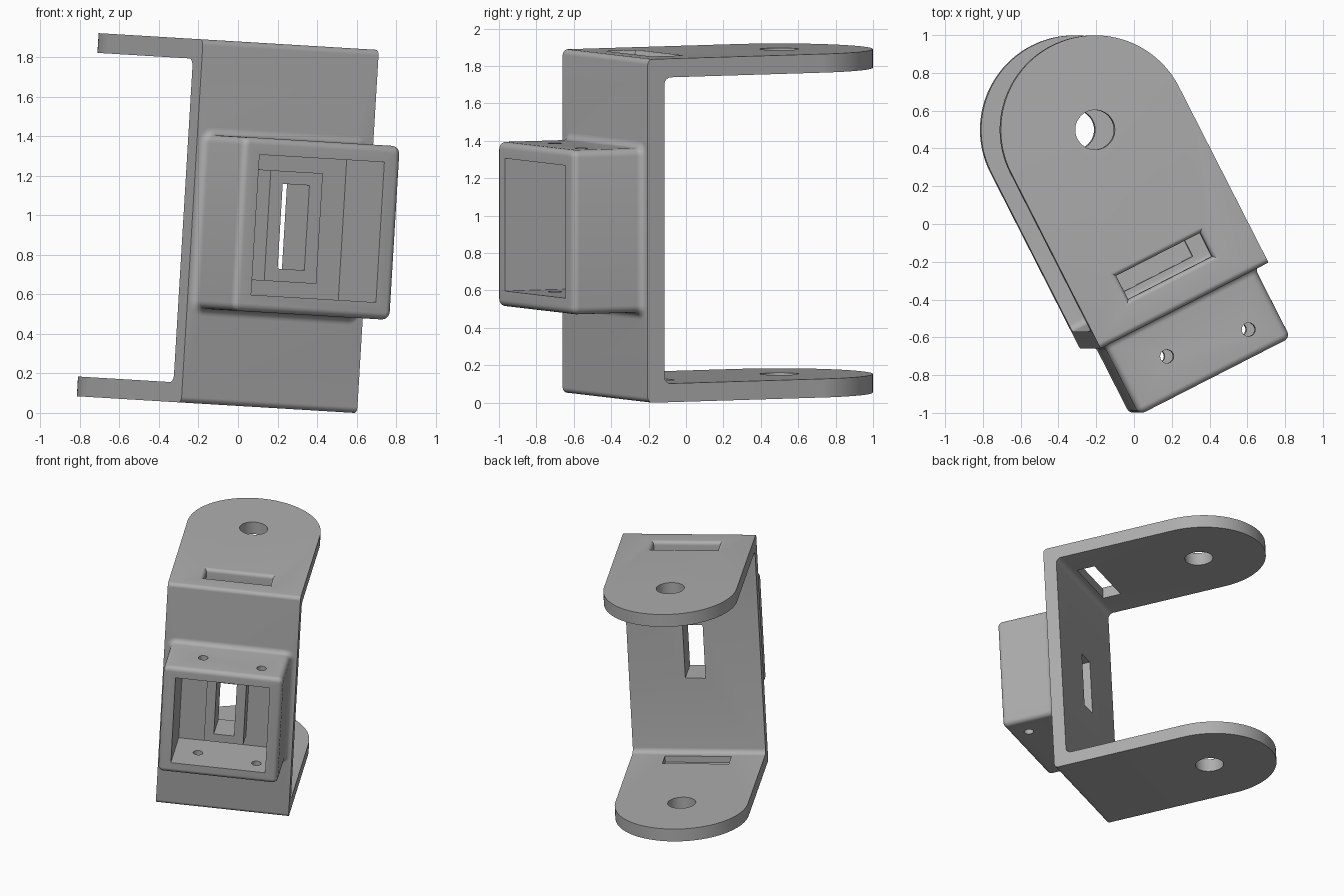
import bpy, bmesh, math
from mathutils import Matrix, Vector

if "Cube" in bpy.data.objects:
    bpy.data.objects.remove(bpy.data.objects["Cube"])

# Local frame: x = width, y = depth (arms point to +y), z = height, origin on the plate front
W, H, T = 0.5, 0.92, 0.10          # half width, half height, sheet thickness
ARM, BOX = 1.045, 0.42             # arm pivot distance, housing depth

grey = bpy.data.materials.new("bracket_grey")
grey.diffuse_color = (0.42, 0.42, 0.42, 1)
grey.use_nodes = True
grey.node_tree.nodes["Principled BSDF"].inputs["Base Color"].default_value = grey.diffuse_color


def loft(name, rings):
    """Closed solid through a list of equally long point rings."""
    bm = bmesh.new()
    rows = [[bm.verts.new(p) for p in r] for r in rings]
    n = len(rows[0])
    for a, b in zip(rows, rows[1:]):
        for i in range(n):
            j = (i + 1) % n
            bm.faces.new((a[i], a[j], b[j], b[i]))
    bm.faces.new(rows[0][::-1])
    bm.faces.new(rows[-1])
    bmesh.ops.recalc_face_normals(bm, faces=bm.faces)
    me = bpy.data.meshes.new(name)
    bm.to_mesh(me)
    bm.free()
    ob = bpy.data.objects.new(name, me)
    bpy.context.collection.objects.link(ob)
    me.materials.append(grey)
    return ob


def block(name, x, y, z):
    return loft(name, [[(x[0], y[0], k), (x[1], y[0], k), (x[1], y[1], k), (x[0], y[1], k)] for k in z])


def cylinder(name, x, y, r, z, n=48):
    ring = [(x + r * math.cos(2 * math.pi * i / n), y + r * math.sin(2 * math.pi * i / n)) for i in range(n)]
    return loft(name, [[(a, b, k) for a, b in ring] for k in z])


def rounded_rect(hx, hy, r, n=5):
    """Outline of a rectangle with rounded corners."""
    pts = []
    for q, (sx, sy) in enumerate([(1, 1), (-1, 1), (-1, -1), (1, -1)]):
        for i in range(n + 1):
            a = math.pi / 2 * (q + i / n)
            pts.append((sx * (hx - r) + r * math.cos(a), sy * (hy - r) + r * math.sin(a)))
    return pts


def combine(target, other, op):
    """Apply a boolean and remove the helper."""
    mod = target.modifiers.new(op, 'BOOLEAN')
    mod.operation, mod.solver, mod.object = op, 'EXACT', other
    bpy.context.view_layer.objects.active = target
    bpy.ops.object.modifier_apply(modifier=mod.name)
    bpy.data.objects.remove(other, do_unlink=True)


def arc(cy, cz, r, a0, a1, n=6):
    return [(cy + r * math.cos(math.radians(a0 + (a1 - a0) * i / n)),
             cz + r * math.sin(math.radians(a0 + (a1 - a0) * i / n))) for i in range(n + 1)]


# U-shaped sheet: side profile with rounded bends, extruded across the width
ro, ri = 0.03, 0.04
upper = [(2.0, H)] + arc(ro, H - ro, ro, 90, 180)
inner = [(2.0, H - T)] + arc(T + ri, H - T - ri, ri, 90, 180)
lower = [(y, -z) for y, z in reversed(upper)]
inner_low = [(y, -z) for y, z in reversed(inner)]
profile = upper + lower + inner_low[::-1] + inner[::-1]
bracket = loft("bracket", [[(x, y, z) for y, z in profile] for x in (-W, W)])

# Trim the arms to round ends
plan = [(-W, -0.5), (W, -0.5)] + arc(0, ARM, W, 0, 180, 64)
combine(bracket, loft("arm_trim", [[(x, y, z) for x, y in plan] for z in (-1.2, 1.2)]), 'INTERSECT')

# Housing on the plate: concave fillet at the base, rounded front edges
steps = [math.pi / 2 * i / 6 for i in range(7)]
levels = [(0.04, 0.05)]
levels += [(0.04 * (1 - math.sin(t)), -0.04 * (1 - math.cos(t))) for t in steps]
levels += [(-0.035 * (1 - math.cos(t)), -BOX + 0.035 * (1 - math.sin(t))) for t in steps]
housing = loft("housing", [[(x, y, z) for x, z in rounded_rect(0.45 + o, 0.44 + o, 0.04 + o)]
                           for o, y in levels])
combine(bracket, housing, 'UNION')
combine(bracket, block("cavity", (-0.355, 0.355), (-0.6, 0), (-0.355, 0.355)), 'DIFFERENCE')

# Raised boss in the cavity with a slot through to the back
combine(bracket, block("boss", (-0.148, 0.148), (-0.15, 0.05), (-0.28, 0.28)), 'UNION')
combine(bracket, block("slot", (-0.076, 0.076), (-0.3, 0.3), (-0.215, 0.215)), 'DIFFERENCE')

# Pivot holes, and screw holes through the housing walls
combine(bracket, cylinder("pivot_hole", 0, ARM, 0.105, (-1.2, 1.2)), 'DIFFERENCE')
for x, y in ((-0.18, -0.21), (0.27, -0.28)):
    combine(bracket, cylinder("screw_hole", x, y, 0.036, (-0.6, 0.6), 24), 'DIFFERENCE')

# Upper arm slot with a rounded mouth, and blind pocket in the lower arm
mouth = [(0.0, 0.7)] + [(0.03 * (1 - math.cos(t)), H - 0.03 + 0.03 * math.sin(t)) for t in steps] + [(0.03, 1.0)]
rings = [[(sx * (0.25 + o), 0.235 + sy * (0.07 + o), z)
          for sx, sy in ((-1, -1), (1, -1), (1, 1), (-1, 1))] for o, z in mouth]
combine(bracket, loft("arm_slot", rings), 'DIFFERENCE')
combine(bracket, block("arm_pocket", (-0.25, 0.25), (0.165, 0.305), (-0.87, -0.7)), 'DIFFERENCE')

# Turn and tilt into the final pose
w = Vector((0.06, 0, 1)).normalized()
u = Vector((0.889, 0.4545, -0.0533)).normalized()
v = w.cross(u)
pose = Matrix((u, v, w)).transposed().to_4x4()
bracket.data.transform(Matrix.Translation((0.2, -0.428, 0.943)) @ pose)

# Centre and rest on the ground
co = [p.co.copy() for p in bracket.data.vertices]
lo = Vector([min(c[i] for c in co) for i in range(3)])
hi = Vector([max(c[i] for c in co) for i in range(3)])
bracket.data.transform(Matrix.Translation((-(lo.x + hi.x) / 2, -(lo.y + hi.y) / 2, -lo.z)))

bpy.ops.object.select_all(action='DESELECT')
bracket.select_set(True)
bpy.context.view_layer.objects.active = bracket
bpy.ops.object.shade_smooth_by_angle(angle=math.radians(30))
